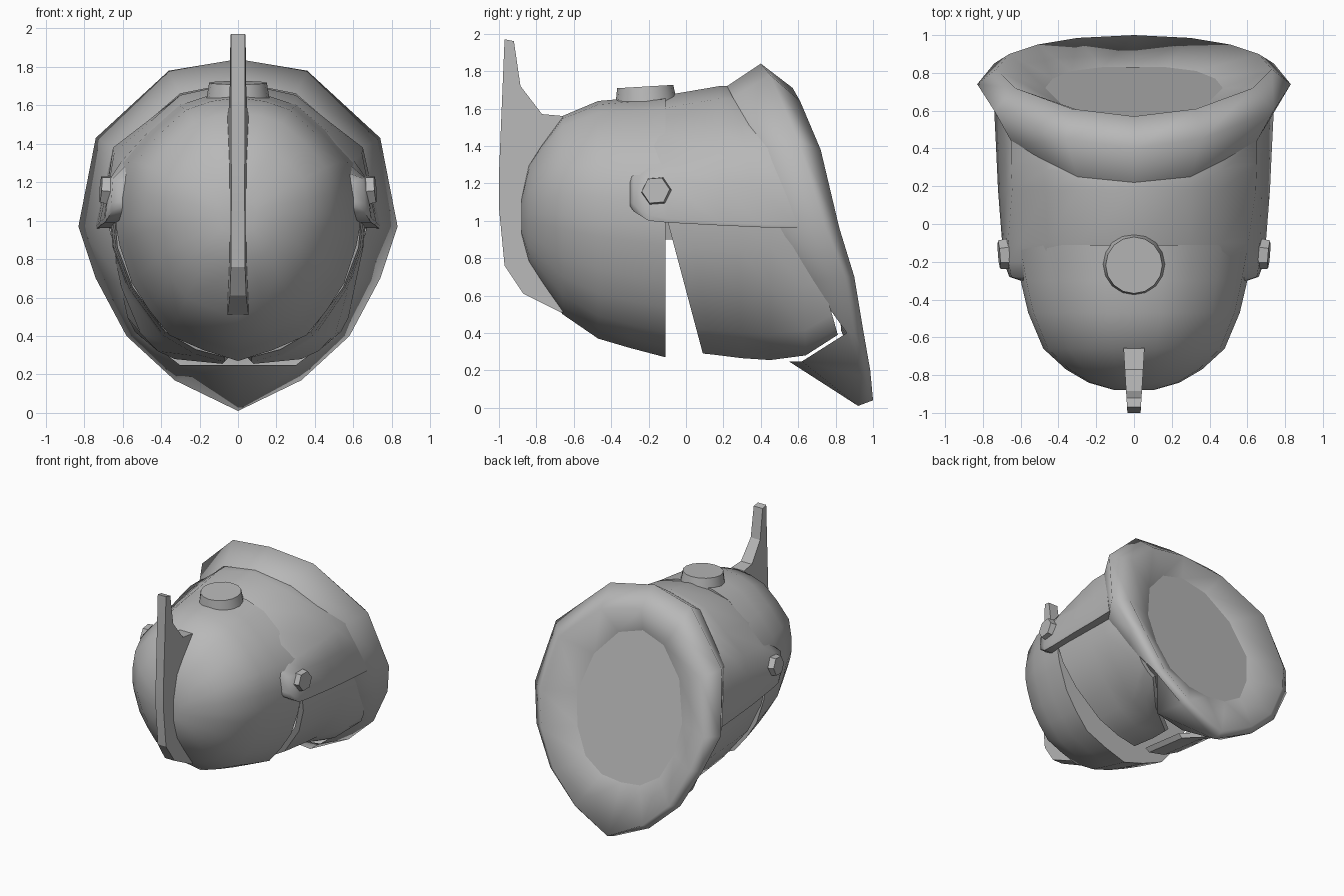
import bpy, bmesh, math
from mathutils import Vector, Matrix

if "Cube" in bpy.data.objects:
    bpy.data.objects.remove(bpy.data.objects["Cube"])

metal = bpy.data.materials.new("grey metal")
metal.diffuse_color = (0.48, 0.48, 0.48, 1)
metal.use_nodes = True
metal.node_tree.nodes["Principled BSDF"].inputs["Base Color"].default_value = metal.diffuse_color


def finish(name, bm, angle):
    bmesh.ops.remove_doubles(bm, verts=bm.verts, dist=0.0005)
    bmesh.ops.recalc_face_normals(bm, faces=bm.faces)
    me = bpy.data.meshes.new(name)
    bm.to_mesh(me)
    bm.free()
    me.materials.append(metal)
    ob = bpy.data.objects.new(name, me)
    bpy.context.collection.objects.link(ob)
    bpy.ops.object.select_all(action='DESELECT')
    ob.select_set(True)
    bpy.context.view_layer.objects.active = ob
    bpy.ops.object.shade_smooth_by_angle(angle=math.radians(angle))
    return ob


def full_ring(half):
    """Mirror a half outline that runs from top centre to bottom centre."""
    left = [(-x, y, z) for x, y, z in reversed(half) if x > 0.0001]
    return list(half) + left


def loft(name, halves, cap_first=True, cap_last=True, angle=40):
    bm = bmesh.new()
    rings = [[bm.verts.new(p) for p in full_ring(h)] for h in halves]
    for a, b in zip(rings, rings[1:]):
        n = len(a)
        for i in range(n):
            j = (i + 1) % n
            bm.faces.new((a[i], a[j], b[j], b[i]))
    if cap_first:
        bm.faces.new(rings[0])
    if cap_last:
        bm.faces.new(rings[-1])
    return finish(name, bm, angle)


# Rounded front dome: y, half width, top, bottom
outline = [(0, 1), (.25, .97), (.48, .9), (.73, .7), (.95, .47), (1, .2),
           (1, 0), (.97, -.14), (.87, -.42), (.73, -.62), (.56, -.81), (.28, -.92), (0, -1)]
dome = []
for y, w, top, bot in [(-.88, .1, 1.12, .92), (-.84, .24, 1.3, .77), (-.77, .36, 1.41, .66),
                       (-.66, .48, 1.56, .5), (-.47, .56, 1.64, .37),
                       (-.3, .6, 1.655, .32), (-.11, .635, 1.67, .27)]:
    c, h = (top + bot) / 2, (top - bot) / 2
    dome.append([(w * u, y, c + h * v) for u, v in outline])
loft("dome", dome, angle=50)

# Rear shell with side panels and an overhanging lower ledge;
# the last sections lean forward at the top to stay under the collar
shell = []
for y, lean, top, shoulder, ear_top, ear_low, low in [
        (-.30, 0, 1.57, (.52, 1.25), (.59, 1.2), (.60, 1.1), 1.08),
        (-.28, 0, 1.59, (.54, 1.26), (.65, 1.22), (.66, 1.09), 1.05),
        (-.20, 0, 1.63, (.57, 1.30), (.665, 1.22), (.69, 1.03), 1.0),
        (-.10, 0, 1.672, (.605, 1.31), (.667, 1.22), (.698, 1.01), .99),
        (.18, 0, 1.72, (.645, 1.35), (.675, 1.2), (.72, .99), .975),
        (.40, .2, 1.72, (.65, 1.38), (.68, 1.2), (.73, .98), .965),
        (.60, .38, 1.7, (.65, 1.38), (.69, 1.2), (.74, .975), .96)]:
    pts = [(0, top), (.3, top - .067), (.465, (top - .055 + shoulder[1]) / 2), shoulder,
           ear_top, ear_low, (ear_low[0] - .005, low), (.58, low), (.56, .9), (0, .9)]
    shell.append([(x, y - lean * max(0, z - .97), z) for x, z in pts])
loft("rear_shell", shell, angle=60)

# Hollow cheek guards beneath the ledge, parted from the dome by a slot
# and opening apart underneath towards the back: y, half width, bottom, gap, lean
cheeks = []
for y, w, bot, gap, lean in [(.09, .64, .29, .07, -.16), (.14, .65, .285, .07, -.1),
                             (.30, .66, .265, .07, -.02), (.45, .665, .255, .08, 0),
                             (.64, .665, .28, .33, -.02), (.84, .65, .39, .5, -.17)]:
    prof = [(0, 1.0), (w, 1.0), (w * .98, .86)]
    # lower wall curves in towards the gap
    for f, d in ((.86, .36), (.55, .77), (.27, .93)):
        prof.append((gap + (w * .98 - gap) * f, .86 - (.86 - bot) * d))
    prof.append((gap, bot))
    prof += [(max(x - .03, .02), z + .03) for x, z in reversed(prof[2:])]
    prof.append((0, .9))
    cheeks.append([(x, y + lean * max(0, (z - .29) / .6), z) for x, z in prof])
loft("cheek_guards", cheeks, angle=45)

# Flared collar: neck edge, lip edge, back edge, then the recessed back disc
neck = [(0, .22, 1.72), (.3, .25, 1.66), (.64, .42, 1.37), (.67, .5, .97),
        (.6, .66, .68), (.5, .86, .4), (.3, .62, .248), (0, .55, .248)]
lip = [(0, .4, 1.84), (.36, .45, 1.78), (.74, .6, 1.43), (.83, .74, .97),
       (.74, .85, .7), (.58, .9, .4), (.33, .94, .17), (0, .92, .01)]
back = [(0, .57, 1.71), (.33, .61, 1.64), (.63, .72, 1.38), (.73, .82, .96),
        (.66, .9, .7), (.51, .95, .4), (.3, .985, .2), (0, 1.0, .04)]
disc = [(0, .55, 1.53), (.2, .57, 1.47), (.38, .63, 1.27), (.47, .72, .97),
        (.43, .77, .73), (.33, .81, .53), (.17, .83, .43), (0, .83, .41)]
loft("collar", [neck, lip, back, disc], cap_first=False, cap_last=False, angle=180)
bm = bmesh.new()
bm.faces.new([bm.verts.new(p) for p in reversed(full_ring(disc))])
plate = finish("back_disc", bm, 10)
if plate.data.polygons[0].normal.y < 0:
    plate.data.flip_normals()

# Upright front crest, wider where it meets the dome
profile = [(-.97, 1.97), (-.92, 1.96), (-.885, 1.72), (-.77, 1.57), (-.66, 1.56),
           (-.6, 1.45), (-.75, 1.25), (-.8, 1.02), (-.73, .75), (-.6, .52), (-.67, .51),
           (-.87, .61), (-.97, .76), (-1, 1.07), (-1, 1.25)]
bm = bmesh.new()
sides = []
for s in (-1, 1):
    sides.append([bm.verts.new((s * (.035 + .06 * (y + 1)), y, z)) for y, z in profile])
    bm.faces.new(sides[-1])
for i in range(len(profile)):
    j = (i + 1) % len(profile)
    bm.faces.new((sides[0][i], sides[0][j], sides[1][j], sides[1][i]))
finish("crest", bm, 20)


def plug(name, centre, axis, segments, r1, r2, depth):
    bm = bmesh.new()
    turn = Vector((0, 0, 1)).rotation_difference(Vector(axis)).to_matrix().to_4x4()
    bmesh.ops.create_cone(bm, cap_ends=True, segments=segments, radius1=r1, radius2=r2,
                          depth=depth, matrix=Matrix.Translation(centre) @ turn)
    finish(name, bm, 35)


# Round cap on the crown and hexagonal side bolts
plug("crown_cap", (0, -.215, 1.665), (0, -.06, 1), 16, .168, .15, .105)
for s, side in ((1, "right"), (-1, "left")):
    plug(side + "_bolt", (s * .69, -.16, 1.16), (s, -.08, .08), 6, .082, .075, .05)
